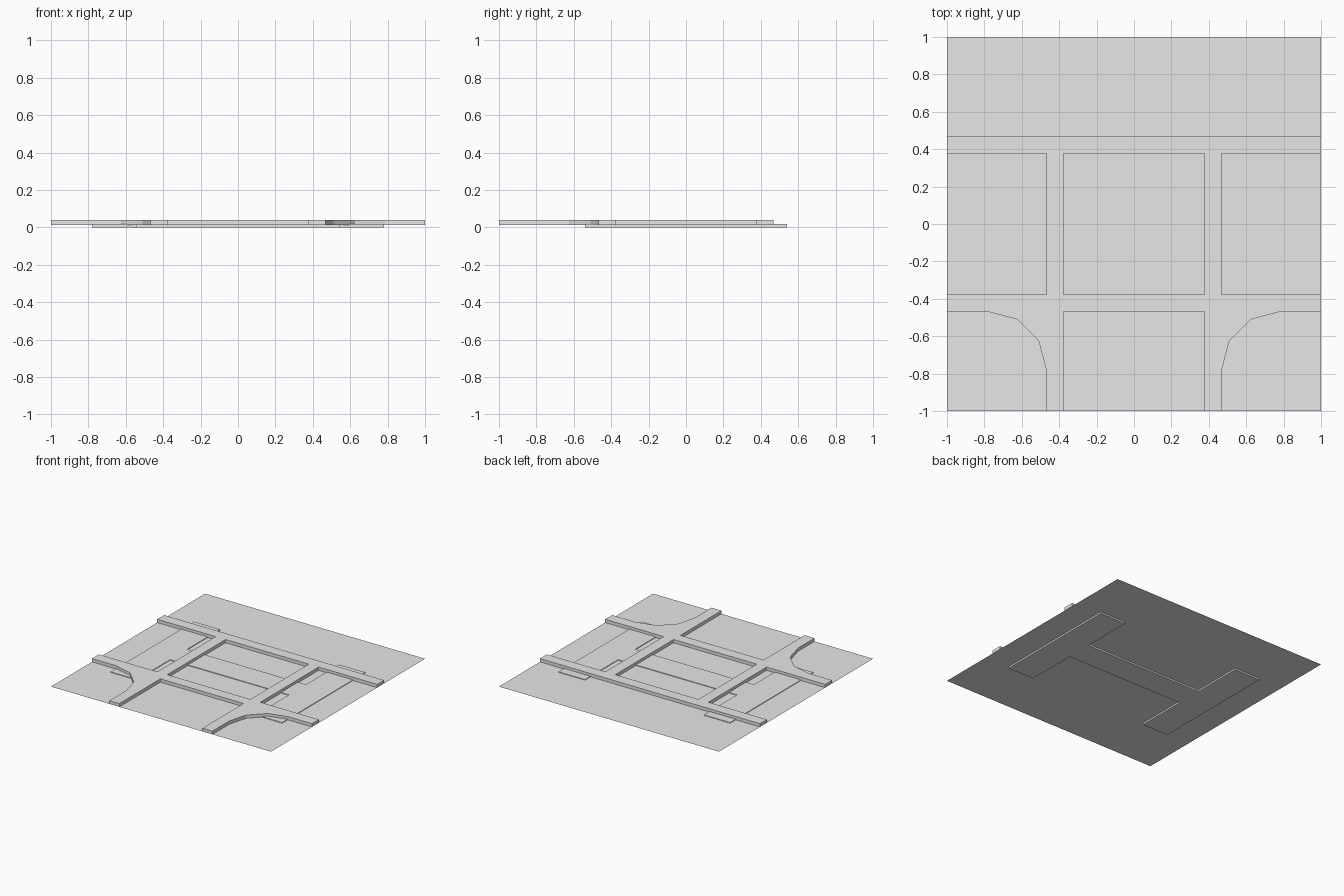
import bpy
import bmesh
from mathutils import Vector

cube = bpy.data.objects.get("Cube")
if cube:
    bpy.data.objects.remove(cube, do_unlink=True)

GROUND = 0.013      # height of the ground sheet
ROAD_TOP = 0.04
PAD_TOP = 0.018

grey = bpy.data.materials.new("light_grey")
grey.use_nodes = True
grey.diffuse_color = (0.8, 0.8, 0.8, 1)
grey.node_tree.nodes["Principled BSDF"].inputs["Base Color"].default_value = (0.8, 0.8, 0.8, 1)


def slab(name, loops, bottom, top):
    """Fill closed outlines (later ones are holes) and raise them to a slab."""
    bm = bmesh.new()
    edges = []
    for loop in loops:
        verts = [bm.verts.new((x, y, bottom)) for x, y in loop]
        edges += [bm.edges.new((a, b)) for a, b in zip(verts, verts[1:] + verts[:1])]
    bmesh.ops.triangle_fill(bm, edges=edges, use_beauty=True, normal=Vector((0, 0, 1)))
    if top > bottom:
        grown = bmesh.ops.extrude_face_region(bm, geom=bm.faces[:], use_keep_orig=True)
        raised = [g for g in grown["geom"] if isinstance(g, bmesh.types.BMVert)]
        bmesh.ops.translate(bm, verts=raised, vec=(0, 0, top - bottom))
        bmesh.ops.recalc_face_normals(bm, faces=bm.faces[:])
    mesh = bpy.data.meshes.new(name)
    bm.to_mesh(mesh)
    bm.free()
    mesh.materials.append(grey)
    obj = bpy.data.objects.new(name, mesh)
    bpy.context.collection.objects.link(obj)
    return obj


def mirrored(half):
    """Close a right-hand outline with its mirror image across x = 0."""
    return half + [(-x, y) for x, y in reversed(half)]


def square(r):
    return mirrored([(r, -r), (r, r)])


# Thin ground sheet
slab("ground", [square(1)], GROUND, GROUND)

# Raised strips: inner and outer edges, with rounded front corners
I, O = 0.378, 0.468
corner = [(O, -0.785), (0.51, -0.625), (0.625, -0.51), (0.785, -O)]
road_half = [(I, -O), (I, -1), (O, -1)] + corner + [
    (1, -O), (1, -I), (O, -I), (O, I), (1, I), (1, O)]
slab("raised_strips", [mirrored(road_half), square(I)], GROUND, ROAD_TOP)

# H-shaped pad passing through the ground sheet
A, B, L, W = 0.54, 0.78, 0.54, 0.11
pad_half = [(A, -W), (A, -L), (B, -L), (B, L), (A, L), (A, W)]
slab("cross_pad", [mirrored(pad_half)], 0, PAD_TOP)
